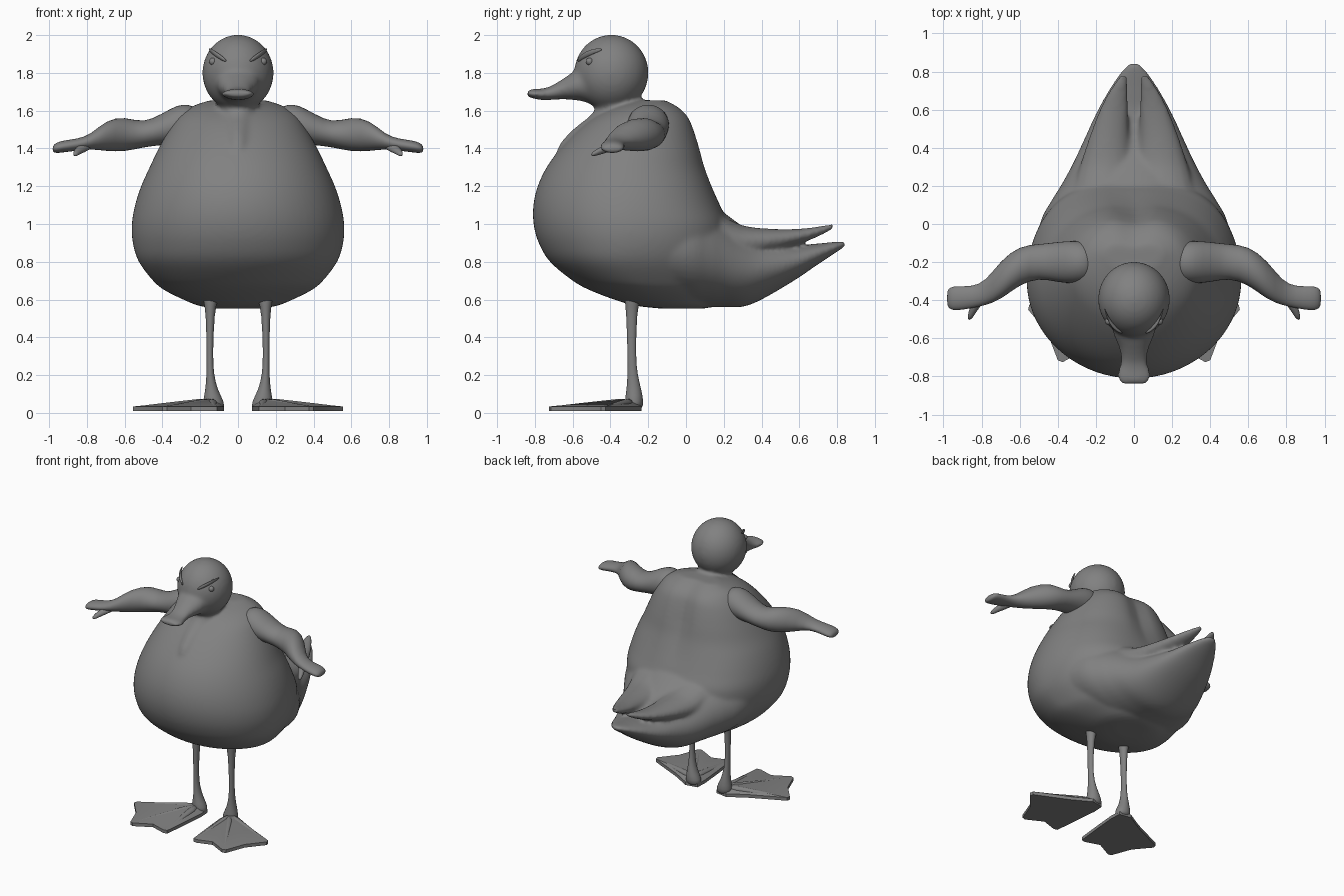
import bpy, bmesh
from math import sin, cos, pi, exp
from mathutils import Matrix, Vector

if "Cube" in bpy.data.objects:
    bpy.data.objects.remove(bpy.data.objects["Cube"])

grey = bpy.data.materials.new("dark_grey")
grey.diffuse_color = (.22, .22, .22, 1)
grey.use_nodes = True
grey.node_tree.nodes["Principled BSDF"].inputs["Base Color"].default_value = grey.diffuse_color


def skin(bm, rings):
    """Join rings of points into a closed, capped surface."""
    rows = [[bm.verts.new(p) for p in r] for r in rings]
    n = len(rows[0])
    for a, b in zip(rows, rows[1:]):
        for i in range(n):
            j = (i + 1) % n
            bm.faces.new((a[i], a[j], b[j], b[i]))
    bm.faces.new(rows[0][::-1])
    bm.faces.new(rows[-1])


def tube(bm, path, axis, n=16):
    """Elliptical rings (x, y, z, ra, rb) set square to one axis."""
    rings = []
    for x, y, z, ra, rb in path:
        ring = []
        for i in range(n):
            a, b = ra * cos(2 * pi * i / n), rb * sin(2 * pi * i / n)
            off = {'X': (0, a, b), 'Y': (a, 0, b), 'Z': (a, b, 0)}[axis]
            ring.append(Vector((x, y, z)) + Vector(off))
        rings.append(ring)
    skin(bm, rings)


def refine(rows, steps):
    """Catmull-Rom interpolation between table rows."""
    out = []
    for i in range(len(rows) - 1):
        a, b, c, d = (rows[max(0, min(len(rows) - 1, i + k))] for k in (-1, 0, 1, 2))
        for s in range(steps):
            t = s / steps
            out.append([.5 * (2 * q + (r - p) * t + (2 * p - 5 * q + 4 * r - u) * t * t
                              + (3 * q - p - 3 * r + u) * t ** 3)
                        for p, q, r, u in zip(a, b, c, d)])
    return out + [rows[-1]]


def finish(name, bm, mirror=False, subsurf=0):
    bmesh.ops.recalc_face_normals(bm, faces=bm.faces)
    me = bpy.data.meshes.new(name)
    bm.to_mesh(me)
    bm.free()
    me.materials.append(grey)
    ob = bpy.data.objects.new(name, me)
    bpy.context.collection.objects.link(ob)
    me.polygons.foreach_set("use_smooth", [True] * len(me.polygons))
    if mirror:
        ob.modifiers.new("mirror", 'MIRROR').use_mirror_merge = False
    if subsurf:
        m = ob.modifiers.new("subsurf", 'SUBSURF')
        m.levels = m.render_levels = subsurf
    return ob


# Body: horizontal sections (z, front, centre, back, half width, back roundness)
sections = [
    (.552, -.13, -.02, .1, .12, 1), (.568, -.27, -.06, .15, .21, 1),
    (.6, -.38, -.12, .19, .29, .95), (.65, -.51, -.2, .21, .39, .85),
    (.7, -.6, -.26, .22, .45, .75), (.8, -.72, -.3, .225, .525, .7),
    (.9, -.78, -.3, .225, .557, .68), (1, -.807, -.3, .22, .562, .68),
    (1.1, -.808, -.3, .18, .545, .7), (1.2, -.785, -.3, .14, .513, .72),
    (1.3, -.738, -.3, .105, .468, .75), (1.4, -.665, -.28, .08, .42, .75),
    (1.5, -.57, -.25, .05, .365, .75), (1.57, -.48, -.23, .02, .315, .75),
    (1.62, -.38, -.18, -.03, .25, .8), (1.655, -.25, -.15, -.09, .15, 1)]
bm = bmesh.new()
rings = []
N = 80
for z, f, c, b, w, p in refine(sections, 4):
    ring = []
    for i in range(N):
        t = 2 * pi * i / N
        s, k = sin(t), cos(t)
        if s > 0:
            x = w * abs(k) ** p * (1 if k > 0 else -1)
            y = c + (b - c) * s
            # groove down the back
            y -= .03 * exp(-(x / .08) ** 2) * s * min(1, max(0, (z - 1.1) / .3))
        else:
            x, y = w * k, c + (c - f) * s
        ring.append((x, y, z))
    rings.append(ring)
skin(bm, rings)

# Lower tail sweeping out of the body
tube(bm, refine([(0, -.25, .89, .535, .27), (0, 0, .865, .495, .3), (0, .12, .835, .435, .275),
                 (0, .2, .81, .385, .25), (0, .3, .775, .33, .213), (0, .4, .765, .282, .165),
                 (0, .57, .795, .205, .096), (0, .7, .842, .136, .055), (0, .8, .88, .07, .027),
                 (0, .845, .895, .025, .014)], 4), 'Y', 48)

# Throat ridge and neck
tube(bm, refine([(0, -.44, 1.25, .06, .26), (0, -.43, 1.4, .1, .252), (0, -.4, 1.5, .1, .2),
                 (0, -.365, 1.6, .1, .12), (0, -.365, 1.72, .12, .12)], 3), 'Z', 24)

# Upper tail feathers with a slot between them
for s in (-1, 1):
    tube(bm, refine([(s * .15, .18, .94, .17, .11), (s * .145, .3, .905, .142, .088),
                     (s * .132, .45, .913, .106, .062),
                     (s * .105, .6, .935, .076, .04), (s * .08, .7, .96, .05, .027),
                     (s * .055, .78, .988, .022, .014)], 3), 'Y')

# Head and beak
bmesh.ops.create_uvsphere(bm, u_segments=32, v_segments=20, radius=1,
                          matrix=Matrix.Translation((0, -.395, 1.8)) @ Matrix.Diagonal((.189, .197, .202, 1)))
tube(bm, refine([(0, -.45, 1.74, .13, .12), (0, -.55, 1.742, .115, .092), (0, -.6, 1.73, .1, .074),
                 (0, -.65, 1.715, .078, .055), (0, -.72, 1.692, .07, .036), (0, -.77, 1.686, .086, .03),
                 (0, -.81, 1.69, .088, .025), (0, -.84, 1.69, .065, .017)], 2), 'Y', 24)
body = finish("body", bm)
m = body.modifiers.new("blend", 'REMESH')
m.mode = 'VOXEL'
m.voxel_size = .0125
m.use_smooth_shade = True
m = body.modifiers.new("soften", 'SMOOTH')
m.factor, m.iterations = .5, 12

# Eyes
bm = bmesh.new()
bmesh.ops.create_uvsphere(bm, u_segments=16, v_segments=10, radius=.02,
                          matrix=Matrix.Translation((.133, -.51, 1.86)))
finish("eyes", bm, mirror=True)

# Angry brows
bm = bmesh.new()
tube(bm, [(.06, -.572, 1.862, .005, .007), (.085, -.558, 1.878, .013, .014),
          (.12, -.525, 1.9, .016, .015), (.142, -.485, 1.917, .015, .013),
          (.155, -.445, 1.925, .007, .007)], 'X', 10)
finish("brows", bm, mirror=True, subsurf=1)

# Arms with mitten hands
bm = bmesh.new()
tube(bm, [(.2, -.2, 1.52, .09, .09), (.26, -.2, 1.53, .11, .107), (.32, -.2, 1.527, .115, .107),
          (.4, -.2, 1.502, .108, .085), (.5, -.195, 1.47, .09, .064), (.6, -.215, 1.476, .104, .096),
          (.7, -.295, 1.468, .106, .084), (.78, -.365, 1.435, .063, .038),
          (.85, -.385, 1.42, .058, .032), (.93, -.39, 1.41, .066, .032),
          (.965, -.39, 1.402, .06, .028), (.982, -.39, 1.397, .04, .015)], 'X')
tube(bm, [(.79, -.36, 1.425, .04, .028), (.825, -.42, 1.4, .03, .024),
          (.848, -.46, 1.385, .022, .02), (.865, -.505, 1.365, .012, .012)], 'Y', 10)
finish("arms", bm, mirror=True, subsurf=1)

# Legs
bm = bmesh.new()
tube(bm, [(.145, -.28, .66, .045, .045), (.145, -.284, .59, .04, .042), (.147, -.288, .545, .023, .029),
          (.15, -.288, .3, .016, .021), (.147, -.283, .2, .02, .027), (.14, -.275, .12, .033, .04),
          (.13, -.275, .06, .058, .052), (.125, -.275, .012, .058, .045)], 'Z')
finish("legs", bm, mirror=True, subsurf=1)

# Webbed feet: flat web
bm = bmesh.new()
outline = [(.08, -.25), (.075, -.33), (.09, -.5), (.11, -.69), (.14, -.695), (.25, -.66), (.375, -.725),
           (.4, -.715), (.455, -.57), (.555, -.45), (.55, -.425), (.3, -.31), (.17, -.235)]
hub = (.14, -.29)
top = [bm.verts.new((x, y, .034)) for x, y in outline]
low = [bm.verts.new((x, y, .01)) for x, y in outline]
ct, cl = bm.verts.new((*hub, .075)), bm.verts.new((*hub, .01))
for i in range(len(outline)):
    j = (i + 1) % len(outline)
    bm.faces.new((top[i], top[j], ct))
    bm.faces.new((low[j], low[i], cl))
    bm.faces.new((low[i], low[j], top[j], top[i]))
web = finish("foot_webs", bm, mirror=True)
bpy.context.view_layer.objects.active = web
web.select_set(True)
bpy.ops.object.shade_smooth_by_angle()

# Toes raised slightly along the web
bm = bmesh.new()
for (x, y), ax in (((.125, -.69), 'Y'), ((.387, -.718), 'Y'), ((.55, -.44), 'X')):
    path = []
    for t, r, h in ((0, .035, .055), (.35, .024, .046), (.7, .018, .034), (1, .01, .026)):
        path.append((hub[0] + (x - hub[0]) * t, hub[1] + (y - hub[1]) * t, h, r, r * .85))
    tube(bm, path, ax, 10)
finish("toes", bm, mirror=True, subsurf=1)
